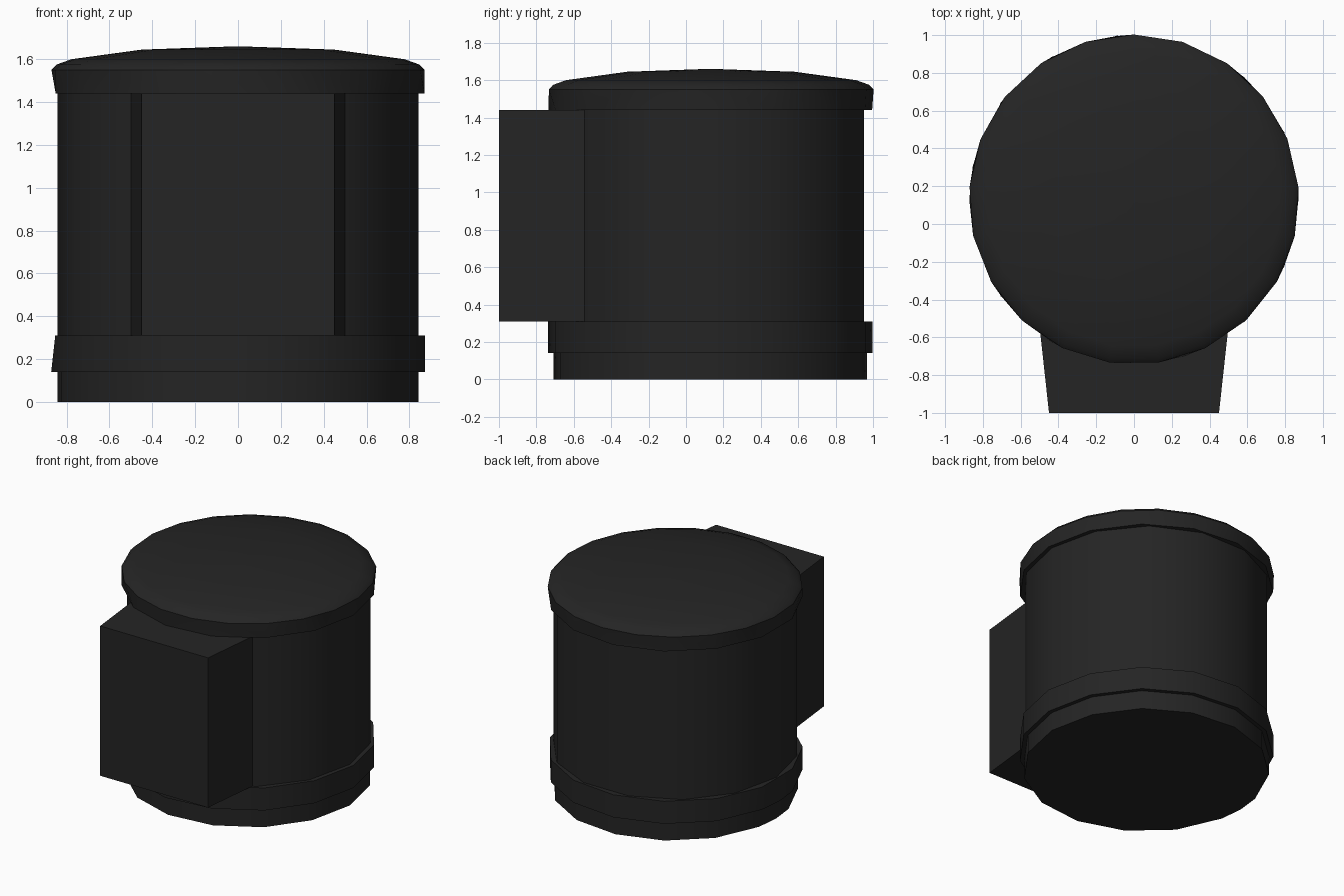
import bpy
import bmesh
from math import cos, sin, tau, radians

cube = bpy.data.objects.get("Cube")
if cube:
    bpy.data.objects.remove(cube)

# Single near-black material
COLOUR = (0.018, 0.018, 0.018, 1)
black = bpy.data.materials.new("matte_black")
black.use_nodes = True
black.diffuse_color = COLOUR
bsdf = black.node_tree.nodes["Principled BSDF"]
bsdf.inputs["Base Color"].default_value = COLOUR
bsdf.inputs["Roughness"].default_value = 0.8

CENTRE_Y = 0.13


def finish(name, bm, smooth=True):
    bmesh.ops.recalc_face_normals(bm, faces=bm.faces)
    mesh = bpy.data.meshes.new(name)
    bm.to_mesh(mesh)
    bm.free()
    mesh.materials.append(black)
    obj = bpy.data.objects.new(name, mesh)
    bpy.context.collection.objects.link(obj)
    bpy.ops.object.select_all(action="DESELECT")
    obj.select_set(True)
    bpy.context.view_layer.objects.active = obj
    if smooth:
        bpy.ops.object.shade_smooth_by_angle(angle=radians(30))
    return obj


def stacked_rings(name, rings):
    """Join rings of (radius, height, sides, start angle, add left corner)."""
    bm = bmesh.new()
    previous = None
    for radius, z, sides, start, corner in rings:
        angles = [start + tau * i / sides for i in range(sides)]
        if corner:
            angles = sorted(angles + [tau / 2])
        loop = [bm.verts.new((radius * cos(a), CENTRE_Y + radius * sin(a), z)) for a in angles]
        edges = [bm.edges.new((v, loop[i - 1])) for i, v in enumerate(loop)]
        if previous:
            bmesh.ops.bridge_loops(bm, edges=previous + edges)
        else:
            bm.faces.new(loop)
        previous = edges
    bm.faces.new(loop)
    return finish(name, bm)


# Base, belt and main drum
stacked_rings("base", [(0.842, 0, 15, 0, True), (0.842, 0.16, 15, 0, True)])
stacked_rings("lower_band", [(0.872, 0.14, 15, 0, True), (0.872, 0.31, 15, 0, False)])
stacked_rings("drum_body", [(0.843, 0.3, 14, 0, False), (0.843, 1.45, 14, 0, False)])

# Lid with a shallow domed top
back = tau / 4
stacked_rings("domed_lid", [
    (0.87, 1.44, 15, 0, False),
    (0.873, 1.55, 21, back, False),
    (0.85, 1.575, 21, back, False),
    (0.78, 1.6, 21, back, False),
    (0.45, 1.645, 21, back, False),
    (0.02, 1.66, 21, back, False),
])

# Tapered box on the front
bm = bmesh.new()
outline = [(-0.45, -1), (0.45, -1), (0.51, -0.45), (-0.51, -0.45)]
face = bm.faces.new([bm.verts.new((x, y, 0.31)) for x, y in outline])
top = bmesh.ops.extrude_face_region(bm, geom=[face])["geom"]
bmesh.ops.translate(bm, vec=(0, 0, 1.13),
                    verts=[v for v in top if isinstance(v, bmesh.types.BMVert)])
finish("front_box", bm, smooth=False)
